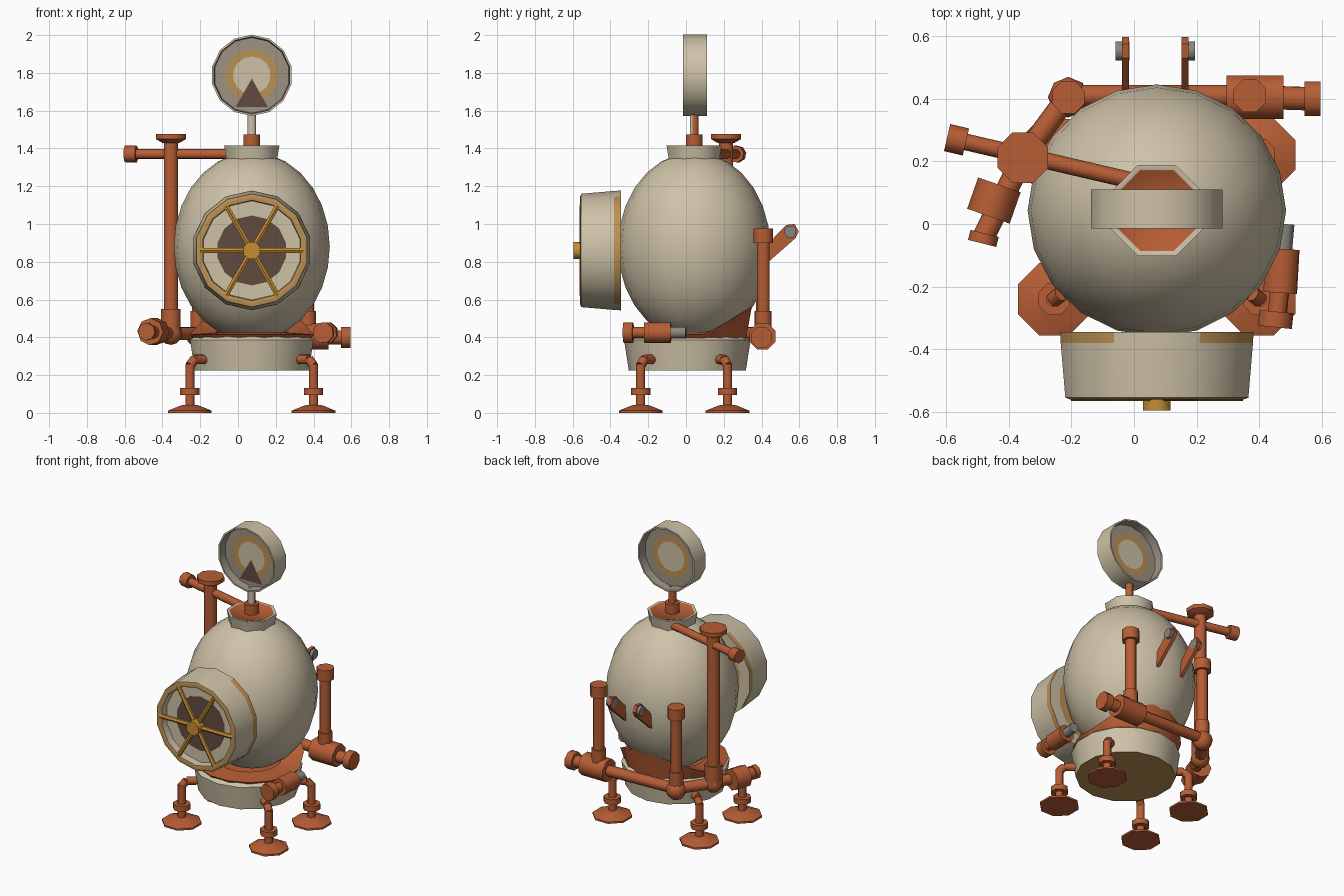
import bpy, bmesh, math
from mathutils import Vector

cube = bpy.data.objects.get("Cube")
if cube:
    bpy.data.objects.remove(cube, do_unlink=True)


def material(name, r, g, b):
    m = bpy.data.materials.new(name)
    m.use_nodes = True
    m.diffuse_color = (r, g, b, 1)
    bsdf = next(n for n in m.node_tree.nodes if n.type == 'BSDF_PRINCIPLED')
    bsdf.inputs["Base Color"].default_value = (r, g, b, 1)
    bsdf.inputs["Roughness"].default_value = 0.7
    return m


MATS = [material("cream", .62, .54, .39), material("rust_orange", .47, .11, .035),
        material("gold", .56, .27, .03), material("ochre", .50, .28, .09),
        material("taupe", .34, .29, .23), material("dark_brown", .12, .07, .05),
        material("grey", .25, .24, .21)]
CREAM, RUST, GOLD, OCHRE, TAUPE, BROWN, GREY = range(7)
UP = Vector((0, 0, 1))


def finish(name, bm, angle=50):
    me = bpy.data.meshes.new(name)
    bm.to_mesh(me)
    bm.free()
    for m in MATS:
        me.materials.append(m)
    ob = bpy.data.objects.new(name, me)
    bpy.context.collection.objects.link(ob)
    bpy.ops.object.select_all(action='DESELECT')
    ob.select_set(True)
    bpy.context.view_layer.objects.active = ob
    bpy.ops.object.shade_smooth_by_angle(angle=math.radians(angle))
    return ob


def lathe(name, profile, origin, axis=(0, 0, 1), mats=RUST, sides=8, adjust=None):
    """Spin (radius, height) points round an axis; one colour per segment."""
    bm = bmesh.new()
    q = UP.rotation_difference(Vector(axis).normalized())
    rings = []
    for r, h in profile:
        ring = []
        for i in range(sides):
            a = math.tau * (i + .5) / sides
            p = Vector((r * math.cos(a), r * math.sin(a), h))
            ring.append(bm.verts.new(q @ p + Vector(origin)))
        rings.append(ring)
    for s in range(len(rings) - 1):
        for i in range(sides):
            j = (i + 1) % sides
            f = bm.faces.new((rings[s][i], rings[s][j], rings[s + 1][j], rings[s + 1][i]))
            f.material_index = mats if isinstance(mats, int) else mats[s]
    bmesh.ops.remove_doubles(bm, verts=bm.verts, dist=1e-5)
    bmesh.ops.recalc_face_normals(bm, faces=bm.faces)
    if adjust:
        adjust(bm)
    return finish(name, bm)


def tube(name, a, b, r, r2=None, mat=RUST, sides=8):
    d = Vector(b) - Vector(a)
    n = d.length
    return lathe(name, [(0, 0), (r, 0), (r2 or r, n), (0, n)], a, d, mat, sides)


def ball(name, c, size, mat, u=8, v=6):
    bm = bmesh.new()
    bmesh.ops.create_uvsphere(bm, u_segments=u, v_segments=v, radius=1)
    for vert in bm.verts:
        vert.co = Vector(c) + Vector([x * s for x, s in zip(vert.co, size)])
    for f in bm.faces:
        f.material_index = mat
    return finish(name, bm)


CX, CY = .073, .043

# Egg-shaped hull
ball("hull", (CX, CY, .88), (.413, .403, .5), CREAM, 20, 14)

# Base drum
lathe("base_drum", [(0, 0), (.31, 0), (.335, .16), (.31, .18), (.29, .15), (0, .15)],
      (CX, .007, .225), mats=[OCHRE, CREAM, CREAM, CREAM, RUST], sides=14)


# Collar whose rim rises towards the back
def raise_back(bm):
    for v in bm.verts:
        if v.co.z > .395:
            v.co.z += max(0, v.co.y - .12) * .65


lathe("collar", [(.2, .36), (.30, .37), (.335, .415), (.2, .425), (.2, .36)],
      (CX, .02, 0), sides=16, adjust=raise_back)

# Neck, mast and round signal dish
lathe("neck", [(0, 0), (.145, 0), (.158, .075), (.14, .075), (.135, .07), (0, .07)],
      (CX, CY, 1.34), mats=[CREAM, CREAM, CREAM, RUST, RUST])
tube("mast_socket", (CX, CY, 1.4), (CX, CY, 1.475), .047)


def cream_front(bm):
    for f in bm.faces:
        if f.normal.y < -.5:
            f.material_index = CREAM


lathe("mast", [(.025, 0), (.025, .13)], (CX, CY, 1.46), adjust=cream_front)
lathe("dish", [(0, .055), (.1, .055), (.14, .055), (.2, .055), (.205, 0), (.215, 0),
               (.215, .125), (.205, .125), (.2, .07), (.14, .07), (.1, .07), (0, .07)],
      (CX, -.015, 1.787), (0, 1, 0), sides=14,
      mats=[CREAM, OCHRE, TAUPE, TAUPE, CREAM, CREAM, CREAM, TAUPE, TAUPE, OCHRE, CREAM])
bm = bmesh.new()
wedge = bm.faces.new([bm.verts.new((CX + x, .036, z))
                      for x, z in ((0, 1.77), (-.085, 1.62), (.085, 1.62))])
wedge.material_index = BROWN
finish("dish_wedge", bm)


# Porthole drum, with ochre wear on the sides of its back edge
def worn_edge(bm):
    for f in bm.faces:
        c = f.calc_center_median()
        if abs(f.normal.x) > .4 and c.y > -.39:
            f.material_index = OCHRE


PZ = .86
lathe("porthole", [(0, 0), (.24, 0), (.317, 0), (.315, .035), (.3, .21), (.285, .215),
                   (.265, .21), (.262, .16), (.185, .16), (0, .16)],
      (CX, -.345, PZ), (0, -1, 0), sides=14, adjust=worn_edge,
      mats=[OCHRE, CREAM, CREAM, CREAM, OCHRE, OCHRE, CREAM, CREAM, BROWN])

# Six-spoked wheel over the porthole
tube("wheel_hub", (CX, -.53, PZ), (CX, -.595, PZ), .048, mat=GOLD)
for i in range(6):
    a = math.tau * i / 6
    tip = (CX + .275 * math.cos(a), -.55, PZ + .275 * math.sin(a))
    tube("wheel_spoke", (CX, -.55, PZ), tip, .015, mat=GOLD, sides=6)

# Four legs with elbows and pads
for x in (-.255, .4):
    for y in (-.24, .22):
        lathe("foot_pad", [(0, 0), (.125, 0), (.125, .012), (.05, .04), (0, .045)], (x, y, 0))
        tube("leg", (x, y, .03), (x, y, .26), .026)
        tube("leg_ring", (x, y, .095), (x, y, .132), .055)
        inward = (Vector((CX, .007, 0)) - Vector((x, y, 0))).normalized()
        bend = Vector((x, y, 0)) + inward * .03
        bend.z = .283
        tube("leg_elbow", (x, y, .25), bend, .026)
        tube("leg_arm", bend, bend + inward * .13, .026)

# Rear rail running round to the right side
Z = .42
corner, turn = (-.21, .41, Z), (-.355, .212, Z)
tube("rail_back", (.34, .41, .405), corner, .036)
tube("rail_side", corner, turn, .036)
tube("rail_end", turn, (-.48, -.04, .43), .036)
tube("rail_side_valve", (-.43, .125, .43), (-.465, .025, .43), .072)
tube("rail_side_cap", (-.477, -.03, .43), (-.485, -.062, .43), .047)
tube("rail_back_valve", (.295, .405, .405), (.478, .405, .405), .075)
tube("rail_back_stub", (.47, .403, .4), (.56, .4, .4), .04)
tube("rail_back_cap", (.545, .4, .4), (.595, .4, .4), .06)

# Upright pipes on the rail
for x, y in ((.37, .41), (-.21, .405)):
    ball("pipe_joint", (x, y, .41), (.065, .065, .065), RUST)
    tube("pipe_socket", (x, y, .43), (x, y, .54), .046)
    tube("short_pipe", (x, y, .45), (x, y, .92), .036)
    tube("short_pipe_cap", (x, y, .9), (x, y, .975), .056)
x, y = turn[:2]
ball("tall_pipe_joint", turn, (.06, .06, .06), RUST)
tube("tall_pipe_socket", (x, y, .42), (x, y, .55), .056)
tube("tall_pipe", (x, y, .5), (x, y, 1.45), .041)
lathe("tall_pipe_cap", [(0, 0), (.05, 0), (.087, .02), (.087, .047), (0, .047)], (x, y, 1.43))

# Arm from the neck past the tall pipe
tube("arm", (.03, .13, 1.37), (-.55, .265, 1.37), .027)
tube("arm_cap", (-.537, .262, 1.37), (-.597, .276, 1.37), .045)

# Front left valve
tube("front_valve", (.475, -.08, .425), (.467, -.22, .425), .057)
tube("front_valve_stub", (.467, -.2, .425), (.456, -.3, .425), .032)
tube("front_valve_cap", (.455, -.28, .425), (.45, -.33, .425), .057)
tube("front_valve_inlet", (.475, -.08, .425), (.482, .0, .425), .032, mat=GREY)

# Rear hooks: slanted plates with grey pins
for x, side in ((-.027, -1), (.163, 1)):
    bm = bmesh.new()
    outline = ((.40, .86), (.53, .995), (.575, 1.0), (.597, .96), (.58, .925), (.42, .785))
    face = bm.faces.new([bm.verts.new((x - .011, py, pz)) for py, pz in outline])
    face.material_index = RUST
    ext = bmesh.ops.extrude_face_region(bm, geom=[face])
    bmesh.ops.translate(bm, vec=(.022, 0, 0),
                        verts=[e for e in ext["geom"] if isinstance(e, bmesh.types.BMVert)])
    bmesh.ops.recalc_face_normals(bm, faces=bm.faces)
    finish("rear_hook", bm, 30)
    tube("hook_pin", (x - side * .012, .553, .96), (x + side * .032, .553, .96), .033, mat=GREY)
